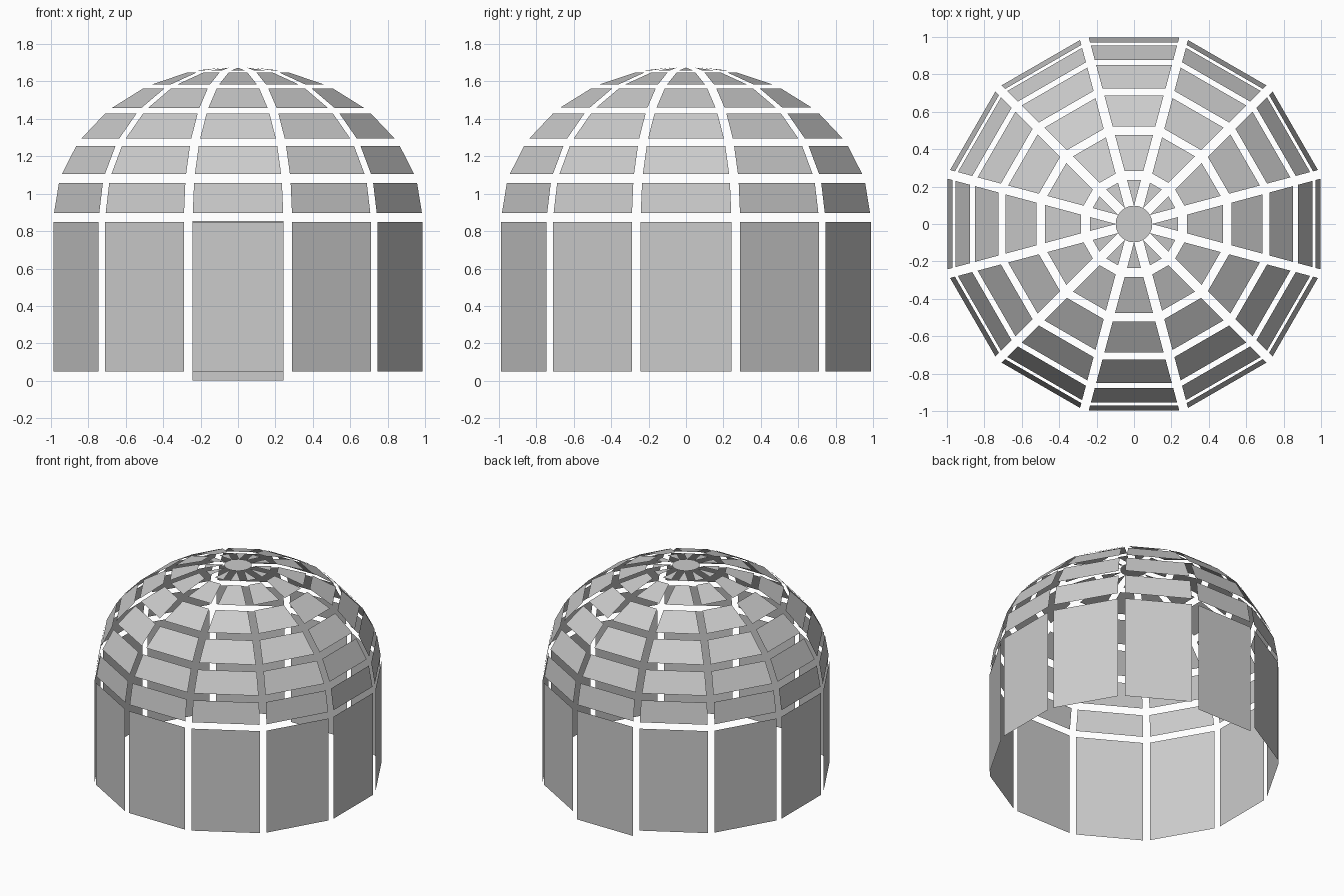
import bpy, bmesh, math

if "Cube" in bpy.data.objects:
    bpy.data.objects.remove(bpy.data.objects["Cube"])

SIDES = 12
GAP = 0.025                                   # inset of every panel edge
CORNER = 1.0 / math.cos(math.pi / SIDES)      # flats lie at radius 1
SPRING, RISE, RINGS = 0.872, 0.812, 6         # dome base, height, ring count


def corner(r, i, z):
    a = (i - 0.5) * 2 * math.pi / SIDES
    return (r * CORNER * math.cos(a), r * CORNER * math.sin(a), z)


def finish(name, bm):
    mesh = bpy.data.meshes.new(name)
    bm.to_mesh(mesh)
    bm.free()
    obj = bpy.data.objects.new(name, mesh)
    bpy.context.collection.objects.link(obj)
    return obj


def panels(name, profile, sides):
    """Flat separated panels between successive (radius, z) profile points."""
    bm = bmesh.new()
    for (r0, z0), (r1, z1) in zip(profile, profile[1:]):
        for i in sides:
            pts = [corner(r0, i, z0), corner(r0, i + 1, z0)]
            if r1 > 1e-4:
                pts += [corner(r1, i + 1, z1), corner(r1, i, z1)]
            else:
                pts.append((0, 0, z1))
            bm.faces.new([bm.verts.new(p) for p in pts])
    bm.normal_update()
    rim = bmesh.ops.inset_individual(bm, faces=bm.faces[:], thickness=GAP,
                                     use_even_offset=True)["faces"]
    bmesh.ops.delete(bm, geom=rim, context='FACES')
    return finish(name, bm)


# Upright walls, and the longer door panel on the back side
DOOR = 3
panels("wall_panels", [(1, 0.025), (1, SPRING + 0.002)],
       [i for i in range(SIDES) if i != DOOR])
panels("door", [(1, -GAP), (1, SPRING + 0.006)], [DOOR])

# Dome rings, 15 degrees each
dome = []
for k in range(RINGS + 1):
    t = k * math.pi / 2 / RINGS
    dome.append((math.cos(t), SPRING + RISE * math.sin(t)))
panels("dome_panels", dome, range(SIDES))

# Round cap at the crown
bm = bmesh.new()
bmesh.ops.create_circle(bm, cap_ends=True, segments=24, radius=0.098)
bmesh.ops.translate(bm, verts=bm.verts[:], vec=(0, 0, 1.676))
finish("crown_cap", bm)
